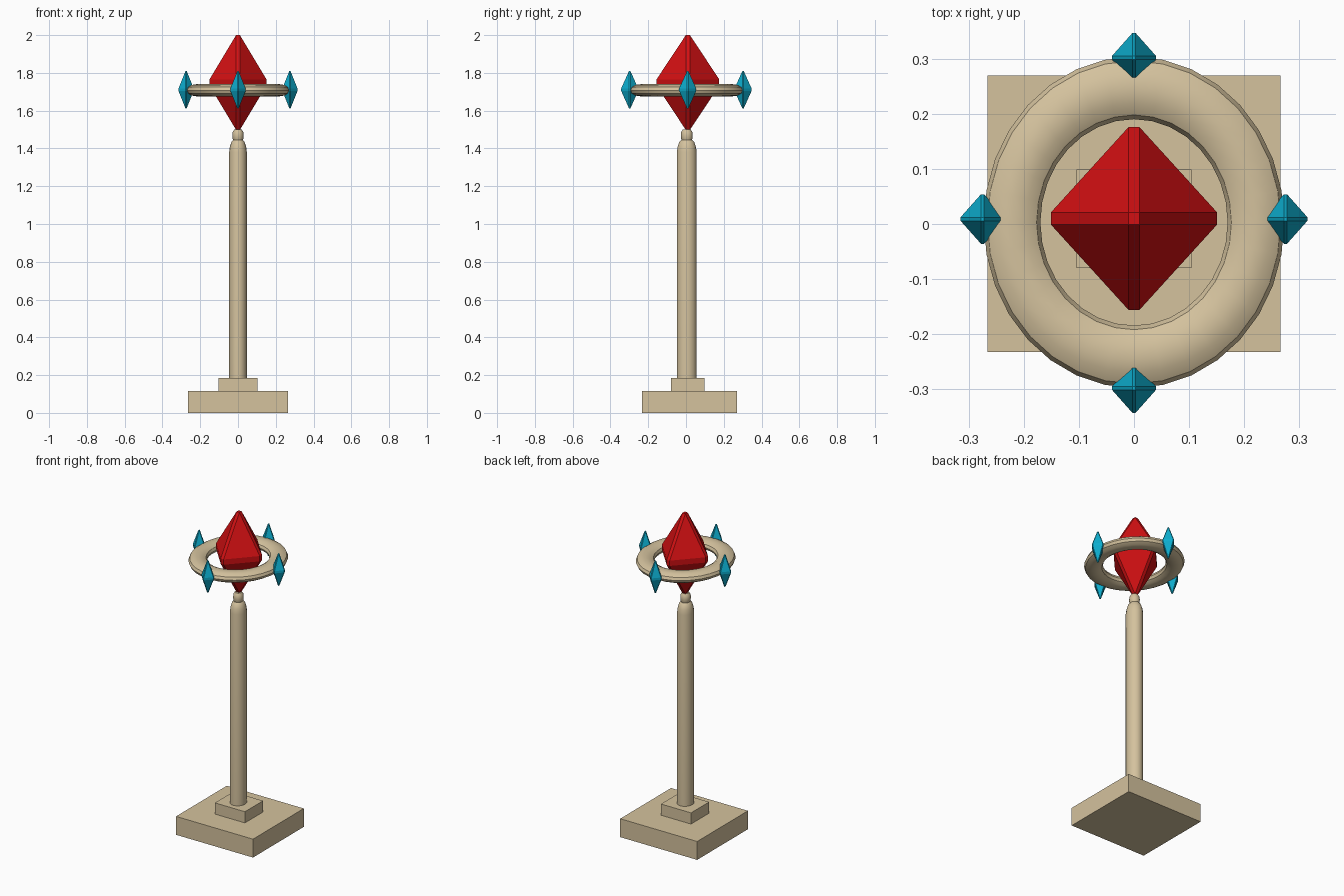
import bpy, bmesh, math

if "Cube" in bpy.data.objects:
    bpy.data.objects.remove(bpy.data.objects["Cube"])


def material(name, color):
    m = bpy.data.materials.new(name)
    m.diffuse_color = (*color, 1)
    m.use_nodes = True
    m.node_tree.nodes["Principled BSDF"].inputs["Base Color"].default_value = m.diffuse_color
    return m


STONE = material("tan stone", (0.66, 0.54, 0.34))
RED = material("red crystal", (0.65, 0.005, 0.006))
BLUE = material("blue crystal", (0.004, 0.42, 0.62))


def make_object(name, bm, mat):
    bmesh.ops.recalc_face_normals(bm, faces=bm.faces)
    me = bpy.data.meshes.new(name)
    bm.to_mesh(me)
    bm.free()
    me.materials.append(mat)
    ob = bpy.data.objects.new(name, me)
    bpy.context.collection.objects.link(ob)
    return ob


def box(name, x0, x1, y0, y1, z0, z1):
    bm = bmesh.new()
    bmesh.ops.create_cube(bm, size=1)
    for v in bm.verts:
        v.co.x = (x0 + x1) / 2 + v.co.x * (x1 - x0)
        v.co.y = (y0 + y1) / 2 + v.co.y * (y1 - y0)
        v.co.z = (z0 + z1) / 2 + v.co.z * (z1 - z0)
    return make_object(name, bm, STONE)


def lathe(name, profile, cy, stretch, sides=16):
    """Capped surface of revolution from (radius, z) points."""
    bm = bmesh.new()
    rings = []
    for r, z in profile:
        rings.append([bm.verts.new((r * math.cos(a), cy + r * stretch * math.sin(a), z))
                      for a in (2 * math.pi * i / sides for i in range(sides))])
    for lo, hi in zip(rings, rings[1:]):
        for i in range(sides):
            j = (i + 1) % sides
            bm.faces.new((lo[i], lo[j], hi[j], hi[i]))
    bm.faces.new(rings[0])
    bm.faces.new(rings[-1])
    return make_object(name, bm, STONE)


def crystal(name, center, half, cut, mat):
    """Octahedron with chamfered edges: hull of slightly cut tips."""
    bm = bmesh.new()
    for axis in range(3):
        for s in (-1, 1):
            for a in (-cut, cut):
                for b in (-cut, cut):
                    p = [a, b]
                    p.insert(axis, s)
                    bm.verts.new([center[k] + p[k] * half[k] for k in range(3)])
    bmesh.ops.convex_hull(bm, input=bm.verts)
    bmesh.ops.dissolve_limit(bm, angle_limit=0.01, verts=bm.verts, edges=bm.edges)
    return make_object(name, bm, mat)


def smooth(ob, angle):
    bpy.ops.object.select_all(action='DESELECT')
    ob.select_set(True)
    bpy.context.view_layer.objects.active = ob
    bpy.ops.object.shade_smooth_by_angle(angle=math.radians(angle))


# Stepped base
box("base_slab", -0.266, 0.266, -0.232, 0.27, 0, 0.115)
box("base_step", -0.104, 0.104, -0.08, 0.099, 0.115, 0.185)

# Pole with a tapered top and a small collar bead
smooth(lathe("pole", [(0.047, 0.185), (0.047, 1.38), (0.043, 1.41), (0.035, 1.435),
                      (0.026, 1.445)], 0.004, 1.12), 30)
smooth(lathe("collar_bead", [(0.022, 1.435), (0.028, 1.45), (0.03, 1.468),
                             (0.028, 1.487), (0.02, 1.5)], 0.004, 1.05), 30)

# Floating ring, slightly longer front to back
bm = bmesh.new()
MAJOR, MINOR = 32, 12
grid = []
for i in range(MAJOR):
    a = 2 * math.pi * i / MAJOR
    row = []
    for j in range(MINOR):
        b = 2 * math.pi * j / MINOR
        r = 0.2215 + 0.0515 * math.cos(b)
        row.append(bm.verts.new((r * math.cos(a), 0.003 + 1.102 * r * math.sin(a),
                                 1.708 + 0.032 * math.sin(b))))
    grid.append(row)
for i in range(MAJOR):
    for j in range(MINOR):
        k, l = (i + 1) % MAJOR, (j + 1) % MINOR
        bm.faces.new((grid[i][j], grid[k][j], grid[k][l], grid[i][l]))
smooth(make_object("ring", bm, STONE), 30)

# Large central crystal
crystal("center_crystal", (0, 0.01, 1.749), (0.151, 0.166, 0.251), 0.066, RED)

# Four small crystals around the ring
for name, x, y in (("left", -0.275, 0.009), ("right", 0.275, 0.009),
                   ("back", 0, 0.302), ("front", 0, -0.298)):
    crystal(name + "_small_crystal", (x, y, 1.711), (0.04, 0.045, 0.1), 0.07, BLUE)
